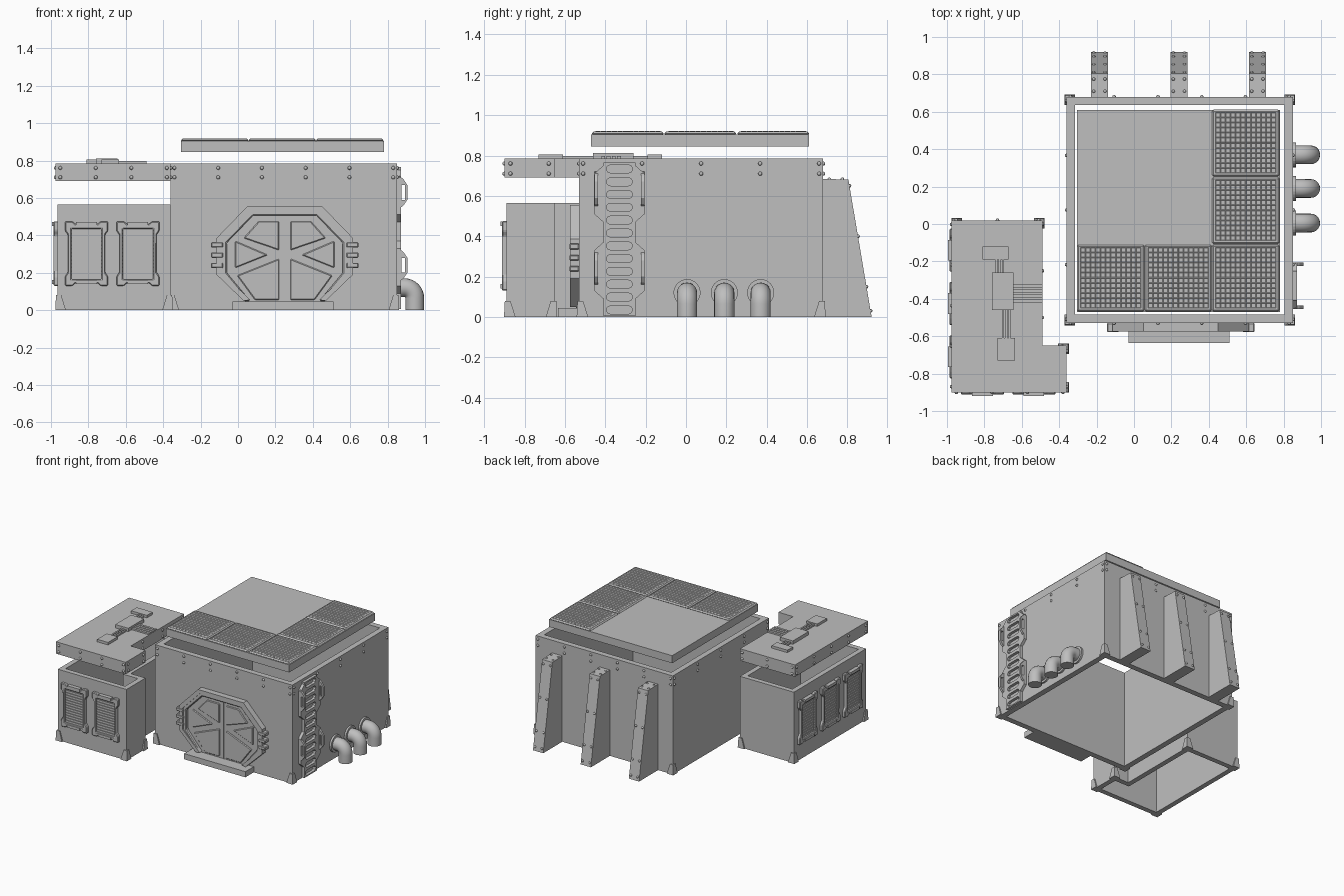
import bpy, bmesh, math
from mathutils import Matrix, Vector

cube = bpy.data.objects.get("Cube")
if cube:
    bpy.data.objects.remove(cube, do_unlink=True)

GREY = (0.52, 0.52, 0.52, 1)
metal = bpy.data.materials.new("plain grey metal")
metal.use_nodes = True
metal.diffuse_color = GREY
metal.node_tree.nodes["Principled BSDF"].inputs["Base Color"].default_value = GREY

# Drawing planes: profile (u, v) plus outward axis w
PLANES = {
    "top": Matrix(((1, 0, 0), (0, 1, 0), (0, 0, 1))),
    "front": Matrix(((1, 0, 0), (0, 0, -1), (0, 1, 0))),
    "right": Matrix(((0, 0, 1), (1, 0, 0), (0, 1, 0))),
    "left": Matrix(((0, 0, -1), (-1, 0, 0), (0, 1, 0))),
}


def finish(name, bm, smooth=False):
    bmesh.ops.recalc_face_normals(bm, faces=bm.faces)
    mesh = bpy.data.meshes.new(name)
    bm.to_mesh(mesh)
    bm.free()
    mesh.materials.append(metal)
    if smooth:
        for p in mesh.polygons:
            p.use_smooth = True
    obj = bpy.data.objects.new(name, mesh)
    bpy.context.collection.objects.link(obj)
    return obj


def plate(name, loops, w0, w1, plane="top", bevel=0):
    """Extrude an outline (first loop) with holes (other loops) from w0 to w1."""
    bm, m = bmesh.new(), PLANES[plane]
    caps = ([], [])
    for loop in loops:
        rings = [[bm.verts.new(m @ Vector((u, v, w))) for u, v in loop] for w in (w0, w1)]
        n = len(loop)
        for i in range(n):
            j = (i + 1) % n
            bm.faces.new((rings[0][i], rings[0][j], rings[1][j], rings[1][i]))
            for cap, ring in zip(caps, rings):
                cap.append(bm.edges.get((ring[i], ring[j])))
    for cap in caps:
        bmesh.ops.triangle_fill(bm, edges=cap, use_beauty=True)
    obj = finish(name, bm)
    if bevel:
        mod = obj.modifiers.new("edge", "BEVEL")
        mod.width, mod.segments = bevel, 1
    return obj


def rect(u0, u1, v0, v1):
    return [(u0, v0), (u1, v0), (u1, v1), (u0, v1)]


def box(name, x, y, z, bevel=0):
    return plate(name, [rect(*x, *y)], *z, bevel=bevel)


def mirrored(half, centre):
    """Close a right-hand half outline about the vertical line u = centre."""
    return [(centre + u, v) for u, v in half] + [(centre - u, v) for u, v in reversed(half)]


def rivets(name, points, r=0.01):
    bm = bmesh.new()
    for p in points:
        bmesh.ops.create_uvsphere(bm, u_segments=8, v_segments=6, radius=r,
                                  matrix=Matrix.Translation(p))
    finish(name, bm, True)


def foot(name, x, y, sx, sy):
    """Tapered corner shoe; sx, sy point outwards."""
    bm = bmesh.new()
    rings = []
    for z, inner, out in ((0, 0.045, 0.012), (0.08, 0.02, 0.008)):
        a, b = (x - sx * inner, x + sx * out), (y - sy * inner, y + sy * out)
        rings.append([bm.verts.new((u, v, z)) for u, v in rect(*a, *b)])
    bm.faces.new(rings[0])
    bm.faces.new(rings[1])
    for i in range(4):
        j = (i + 1) % 4
        bm.faces.new((rings[0][i], rings[0][j], rings[1][j], rings[1][i]))
    finish(name, bm)


# Main hall: open tube of four walls
X0, X1, Y0, Y1, TOP, T = -0.36, 0.85, -0.53, 0.68, 0.785, 0.045
plate("hall_walls", [rect(X0, X1, Y0, Y1), rect(X0 + T, X1 - T, Y0 + T, Y1 - T)], 0, TOP)
for sx, x in ((-1, X0), (1, X1)):
    for sy, y in ((-1, Y0), (1, Y1)):
        foot("hall_foot", x, y, sx, sy)
points = []
for z in (0.71, 0.76):
    for i in range(6):
        x = X0 + 0.02 + i * (X1 - X0 - 0.04) / 5
        points += [(x, Y0, z), (x, Y1, z)]
    for i in range(5):
        y = Y0 + 0.02 + i * (Y1 - Y0 - 0.04) / 4
        points += [(X0, y, z), (X1, y, z)]
rivets("hall_rivets", points)

# Floating hall roof with an L of solar tiles
box("hall_roof", (-0.305, 0.78), (-0.47, 0.61), (0.845, 0.905))
PITCH = 0.361
for i, j in ((0, 0), (1, 0), (2, 0), (2, 1), (2, 2)):
    x, y = -0.305 + i * PITCH, -0.468 + j * PITCH
    box("solar_tile", (x, x + PITCH), (y, y + PITCH - 0.004), (0.9, 0.918), 0.012)
    bm = bmesh.new()
    half = PITCH / 2
    bmesh.ops.create_grid(bm, x_segments=12, y_segments=12, size=half - 0.018,
                          matrix=Matrix.Translation((x + half, y + half, 0.921)))
    bmesh.ops.inset_individual(bm, faces=bm.faces[:], thickness=0.004, depth=-0.002)
    finish("solar_cells", bm)

# Annex: L-shaped walls and floating L-shaped roof
def l_shape(inset, x0, y0):
    a, b = x0 + inset, y0 + inset
    return [(a, b), (-0.36 - inset, b), (-0.36 - inset, -0.65 - inset),
            (-0.49 - inset, -0.65 - inset), (-0.49 - inset, 0.02 - inset), (a, 0.02 - inset)]


AX, AY = -0.965, -0.89
plate("annex_walls", [l_shape(0, AX, AY), l_shape(0.04, AX, AY)], 0, 0.565)
plate("annex_roof", [l_shape(0, AX - 0.01, AY - 0.01)], 0.69, TOP)
for x, y, sx, sy in ((AX, AY, -1, -1), (-0.36, AY, 1, -1), (-0.36, -0.65, 1, 1),
                     (-0.49, 0.02, 1, 1), (AX, 0.02, -1, 1)):
    foot("annex_foot", x, y, sx, sy)
points = []
for z in (0.71, 0.76):
    points += [(-0.95 + i * 0.19, -0.9, z) for i in range(4)]
    points += [(-0.975, -0.87 + i * 0.217, z) for i in range(5)]
    points += [(x, 0.02, z) for x in (-0.95, -0.73, -0.51)]
    points += [(-0.36, y, z) for y in (-0.87, -0.68)] + [(-0.49, y, z) for y in (-0.5, -0.25, 0)]
rivets("annex_rivets", points)

# Roof junction boxes and cables
box("junction_box_back", (-0.81, -0.67), (-0.19, -0.12), (TOP, 0.805))
box("junction_box_middle", (-0.76, -0.645), (-0.46, -0.26), (TOP, 0.812))
box("junction_box_front", (-0.73, -0.635), (-0.73, -0.61), (TOP, 0.805))
for i in range(4):
    y = -0.41 + i * 0.026
    box("cable_side", (-0.65, -0.49), (y - 0.009, y + 0.009), (TOP, 0.797))
for i in range(3):
    x = -0.742 + i * 0.018
    box("cable_back", (x, x + 0.012), (-0.27, -0.18), (TOP, 0.797))
    box("cable_front", (x + 0.035, x + 0.047), (-0.62, -0.45), (TOP, 0.797))


# Louvred vents with flared frames
def vent(u, w, plane):
    half = [(0.06, 0.145), (0.075, 0.13), (0.115, 0.13), (0.115, 0.18), (0.098, 0.205),
            (0.098, 0.40), (0.115, 0.425), (0.115, 0.475), (0.075, 0.475), (0.06, 0.46)]
    plate("vent_frame", [mirrored(half, u), rect(u - 0.08, u + 0.08, 0.165, 0.435)],
          w - 0.005, w + 0.022, plane, 0.005)
    plate("vent_backing", [rect(u - 0.082, u + 0.082, 0.163, 0.437)], w - 0.005, w + 0.006, plane)
    for i in range(13):
        v = 0.172 + i * 0.02
        plate("vent_louvre", [rect(u - 0.08, u + 0.08, v, v + 0.012)], w, w + 0.011, plane)
    for v in (0.14, 0.45):
        plate("vent_clip", [rect(u - 0.055, u + 0.055, v, v + 0.022)], w, w + 0.03, plane)


for x in (-0.81, -0.535):
    vent(x, -AY, "front")
for y in (-0.14, -0.425, -0.71):
    vent(-y, -AX, "left")

# Octagonal double door, open at the foot where the step sits
CX, W = 0.25, -Y0
outer = [(0.17, 0.05), (0.355, 0.2), (0.355, 0.38), (0.19, 0.55)]
inner = [(0.2, 0.05), (0.31, 0.2), (0.31, 0.36), (0.17, 0.505)]
plate("door_leaves", [mirrored([(0.2, 0.03), (0.31, 0.19), (0.31, 0.36), (0.17, 0.505)], CX)],
      W - 0.01, W + 0.012, "front")


def arch(out_half, in_half):
    right = [(CX + u, v) for u, v in out_half] + [(CX - u, v) for u, v in reversed(out_half)]
    back = [(CX - u, v) for u, v in in_half] + [(CX + u, v) for u, v in reversed(in_half)]
    return [right + back]


lip_out = [(0.22, 0.05), (0.365, 0.19), (0.365, 0.385), (0.2, 0.555)]
lip_in = [(0.185, 0.055), (0.335, 0.2), (0.335, 0.37), (0.18, 0.53)]
plate("door_frame", arch([(0.22, 0.05)] + outer[1:], [(0.185, 0.05)] + inner[1:]),
      W - 0.01, W + 0.038, "front", 0.006)
plate("door_frame_lip", arch(lip_out, lip_in), W - 0.01, W + 0.046, "front")
panels = ([(0.03, 0.475), (0.14, 0.475), (0.22, 0.385), (0.03, 0.32)],
          [(0.265, 0.37), (0.09, 0.295), (0.265, 0.225)],
          [(0.03, 0.275), (0.03, 0.055), (0.16, 0.055), (0.255, 0.185)])
for s in (-1, 1):
    for p in panels:
        plate("door_panel", [[(CX + s * u, v) for u, v in p]], W, W + 0.02, "front", 0.005)
    for v in (0.225, 0.28, 0.335):
        a, b = sorted((CX + s * 0.33, CX + s * 0.395))
        box("door_clamp", (a, b), (Y0 - 0.048, Y0), (v, v + 0.028), 0.005)
box("door_seam", (CX - 0.004, CX + 0.004), (Y0 - 0.016, Y0), (0.045, 0.505))
box("door_step", (-0.03, 0.51), (-0.635, Y0), (0, 0.045))

# Slotted ladder with side grips on the right wall
LY = -0.33
half = [(0.08, 0.005), (0.08, 0.09), (0.125, 0.13), (0.125, 0.33), (0.08, 0.37),
        (0.08, 0.47), (0.125, 0.51), (0.125, 0.71), (0.08, 0.75), (0.08, 0.765)]


def slot(u, v, length, r):
    pts = []
    for k in range(10):
        a = -math.pi / 2 + math.pi * (k if k < 5 else k - 1) / 4
        pts.append((u + (length if k < 5 else -length) + r * math.cos(a), v + r * math.sin(a)))
    return pts


plate("ladder", [mirrored(half, LY)] + [slot(LY, 0.035 + i * 0.0635, 0.045, 0.02) for i in range(12)],
      X1 - 0.005, X1 + 0.022, "right")
for y in (LY - 0.115, LY + 0.115):
    for z in (0.15, 0.54):
        grip = [(0.86, z), (0.885, z + 0.02), (0.905, z + 0.05), (0.905, z + 0.13),
                (0.885, z + 0.16), (0.86, z + 0.18)]
        hole = rect(0.875, 0.892, z + 0.05, z + 0.13)
        plate("ladder_grip", [grip, hole], -y - 0.009, -y + 0.009, "front")

# Elbow pipes with wall flanges
for y in (0.005, 0.19, 0.37):
    bm = bmesh.new()
    R, B, SEG = 0.05, 0.055, 20
    path = [((X1, 0.12), 0)]
    path += [((0.89 + B * math.sin(a), 0.12 - B + B * math.cos(a)), a)
             for a in (k * math.pi / 16 for k in range(9))]
    path += [((0.89 + B, 0), math.pi / 2)]
    rings = []
    for (x, z), a in path:
        rings.append([bm.verts.new((x + R * math.cos(t) * math.sin(a), y + R * math.sin(t),
                                    z + R * math.cos(t) * math.cos(a)))
                      for t in (2 * math.pi * k / SEG for k in range(SEG))])
    for r0, r1 in zip(rings, rings[1:]):
        for i in range(SEG):
            j = (i + 1) % SEG
            bm.faces.new((r0[i], r0[j], r1[j], r1[i]))
    bm.faces.new(rings[-1])
    bm.faces.new(rings[0])
    pipe = finish("elbow_pipe", bm, True)
    pipe.data.polygons[-1].use_smooth = pipe.data.polygons[-2].use_smooth = False
    ring = [(y + 0.067 * math.cos(k * math.pi / 12), 0.12 + 0.067 * math.sin(k * math.pi / 12))
            for k in range(24)]
    plate("pipe_flange", [ring], X1 - 0.005, X1 + 0.015, "right")

# Sloping buttresses on the back wall
points = []
for x in (-0.185, 0.24, 0.66):
    plate("buttress", [[(Y1 - 0.01, 0), (0.92, 0), (0.805, 0.68), (Y1 - 0.01, 0.685)]],
          x - 0.045, x + 0.045, "right")
    for s in (-0.03, 0.03):
        points += [(x + s, y, 0.682) for y in (0.71, 0.775)]
        points += [(x + s, 0.92 - 0.115 * z / 0.68, z) for z in (0.03, 0.15, 0.4, 0.65)]
rivets("buttress_rivets", points, 0.009)
